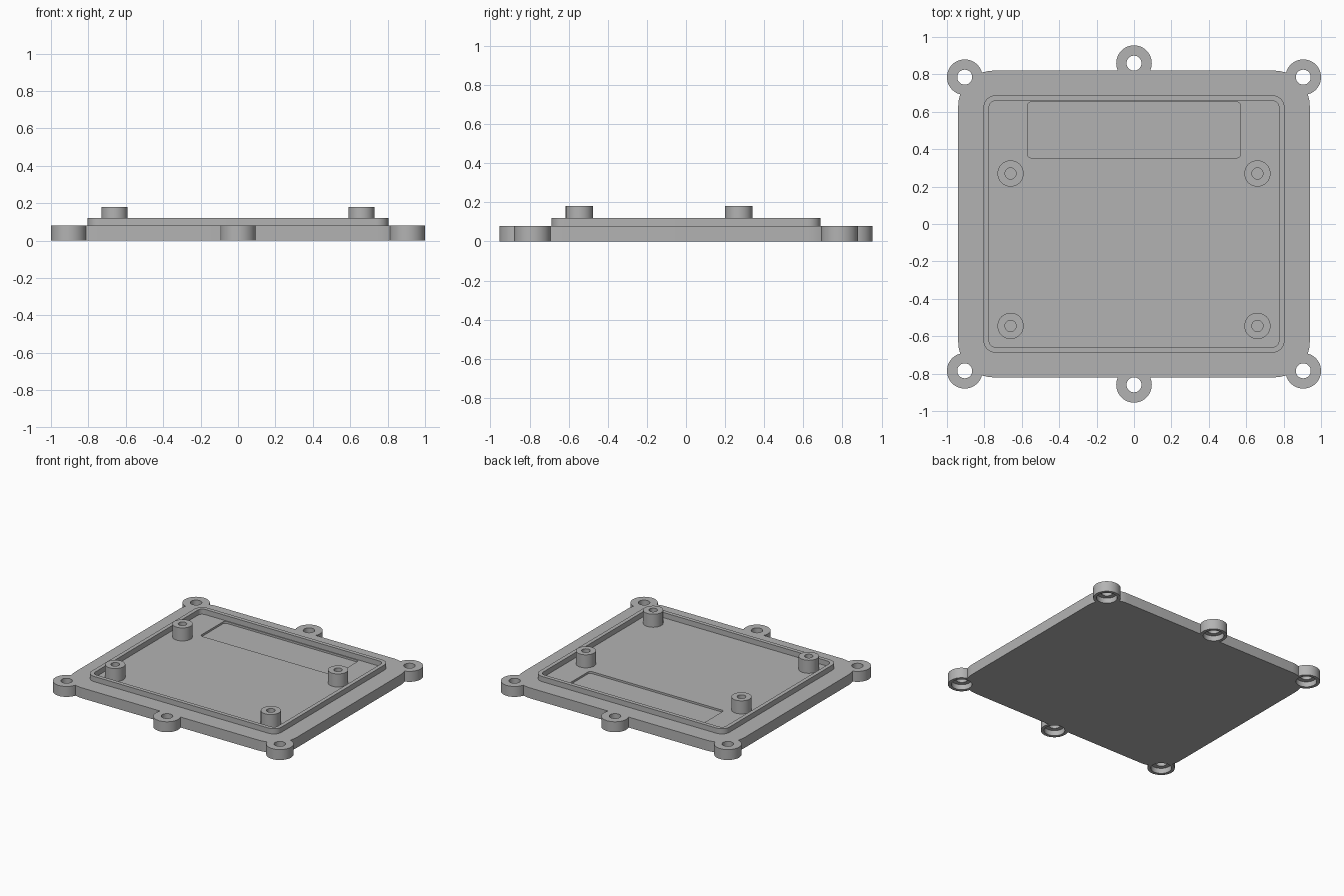
import bpy
import bmesh
from math import cos, sin, pi, radians

cube = bpy.data.objects.get("Cube")
if cube:
    bpy.data.objects.remove(cube, do_unlink=True)

grey = bpy.data.materials.new("plain grey")
grey.use_nodes = True
grey.diffuse_color = (0.45, 0.45, 0.45, 1)
grey.node_tree.nodes["Principled BSDF"].inputs["Base Color"].default_value = grey.diffuse_color


def circle(x, y, r, n=48):
    return [(x + r * cos(2 * pi * i / n), y + r * sin(2 * pi * i / n)) for i in range(n)]


def rounded_rect(hx, hy, r, cy=0, steps=10):
    points = []
    for k, (sx, sy) in enumerate([(1, 1), (-1, 1), (-1, -1), (1, -1)]):
        for i in range(steps + 1):
            a = (k + i / steps) * pi / 2
            points.append((sx * (hx - r) + r * cos(a), cy + sy * (hy - r) + r * sin(a)))
    return points


def prisms(name, outlines, z0, z1):
    """One object holding an upright solid for each outline."""
    bm = bmesh.new()
    for outline in outlines:
        low = [bm.verts.new((x, y, z0)) for x, y in outline]
        high = [bm.verts.new((x, y, z1)) for x, y in outline]
        bm.faces.new(low[::-1])
        bm.faces.new(high)
        for i in range(len(low)):
            j = (i + 1) % len(low)
            bm.faces.new((low[i], low[j], high[j], high[i]))
    mesh = bpy.data.meshes.new(name)
    bm.to_mesh(mesh)
    bm.free()
    mesh.materials.append(grey)
    obj = bpy.data.objects.new(name, mesh)
    bpy.context.collection.objects.link(obj)
    return obj


def select(obj):
    bpy.ops.object.select_all(action='DESELECT')
    obj.select_set(True)
    bpy.context.view_layer.objects.active = obj


def combine(target, tool, operation):
    tool.hide_render = True
    mod = target.modifiers.new("combine", 'BOOLEAN')
    mod.operation = operation
    mod.solver = 'EXACT'
    mod.object = tool
    select(target)
    bpy.ops.object.modifier_apply(modifier=mod.name)
    bpy.data.objects.remove(tool, do_unlink=True)


def smooth(obj):
    select(obj)
    bpy.ops.object.shade_smooth_by_angle(angle=radians(30))


TOP = 0.08
tabs = [(x, y) for x in (-0.905, 0.905) for y in (-0.785, 0.785)] + [(0, -0.86), (0, 0.86)]
posts = [(x, y) for x in (-0.66, 0.66) for y in (-0.545, 0.27)]

# Base plate with screw tabs
base = prisms("base_plate", [rounded_rect(0.94, 0.82, 0.19)], 0, TOP)
combine(base, prisms("tabs", [circle(x, y, 0.095) for x, y in tabs], 0, TOP), 'UNION')

# Screw holes, counterbored from below
combine(base, prisms("holes", [circle(x, y, 0.04) for x, y in tabs], -0.1, 0.2), 'DIFFERENCE')
combine(base, prisms("bores", [circle(x, y, 0.072) for x, y in tabs], -0.1, 0.04), 'DIFFERENCE')

# Shallow rectangular pocket in the floor
pocket = rounded_rect(0.57, 0.149, 0.02, cy=0.503)
combine(base, prisms("pocket", [pocket], TOP - 0.015, 0.2), 'DIFFERENCE')
smooth(base)

# Raised locating rim
rim = prisms("raised_rim", [rounded_rect(0.805, 0.688, 0.065)], TOP - 0.005, 0.12)
combine(rim, prisms("rim_inside", [rounded_rect(0.775, 0.658, 0.035)], 0, 0.3), 'DIFFERENCE')
smooth(rim)

# Hollow mounting posts
for i, (x, y) in enumerate(posts):
    post = prisms(f"mounting_post_{i + 1}", [circle(x, y, 0.07)], TOP - 0.005, 0.18)
    combine(post, prisms("post_hole", [circle(x, y, 0.03, 32)], 0, 0.3), 'DIFFERENCE')
    smooth(post)
